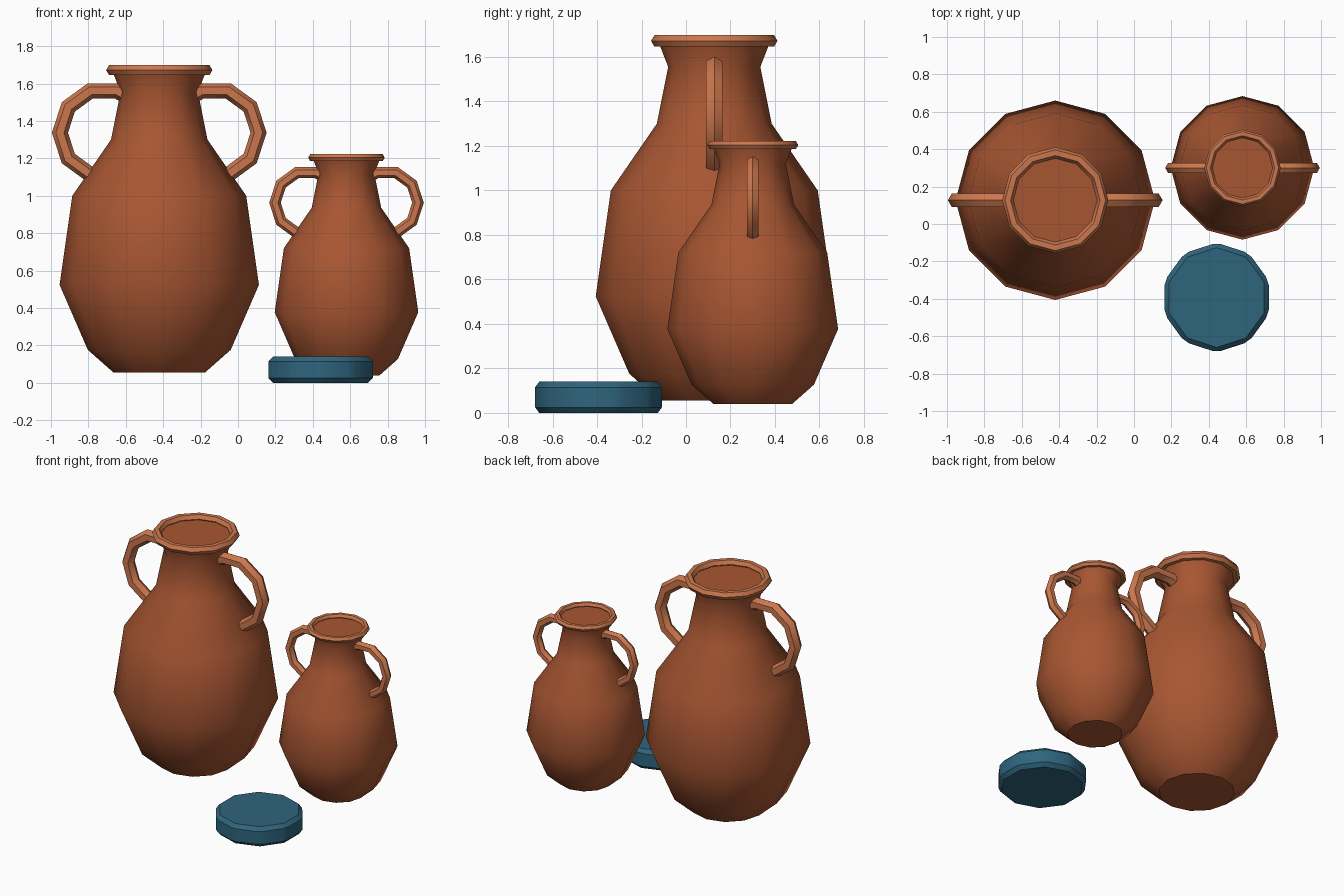
import bpy, bmesh
from math import sin, cos, radians, tau
from mathutils import Vector

if "Cube" in bpy.data.objects:
    bpy.data.objects.remove(bpy.data.objects["Cube"], do_unlink=True)


def material(name, rgb):
    mat = bpy.data.materials.new(name)
    mat.use_nodes = True
    mat.diffuse_color = (*rgb, 1)
    mat.node_tree.nodes["Principled BSDF"].inputs["Base Color"].default_value = (*rgb, 1)
    return mat


terracotta = material("terracotta", (0.39, 0.093, 0.032))
light_clay = material("light_clay", (0.60, 0.185, 0.075))
teal = material("teal_glaze", (0.028, 0.130, 0.205))


def finish(bm, name, mat, angle=40):
    bmesh.ops.recalc_face_normals(bm, faces=bm.faces)
    mesh = bpy.data.meshes.new(name)
    bm.to_mesh(mesh)
    bm.free()
    obj = bpy.data.objects.new(name, mesh)
    bpy.context.collection.objects.link(obj)
    mesh.materials.append(mat)
    bpy.ops.object.select_all(action="DESELECT")
    obj.select_set(True)
    bpy.context.view_layer.objects.active = obj
    bpy.ops.object.shade_smooth_by_angle(angle=radians(angle))
    return obj


def skin(rings, closed=False):
    """Join equal rings of points with quads; cap the ends unless closed."""
    bm = bmesh.new()
    loops = [[bm.verts.new(p) for p in ring] for ring in rings]
    pairs = list(zip(loops, loops[1:]))
    if closed:
        pairs.append((loops[-1], loops[0]))
    else:
        bm.faces.new(loops[0])
        bm.faces.new(loops[-1])
    for a, b in pairs:
        for i in range(len(a)):
            j = (i + 1) % len(a)
            bm.faces.new((a[i], a[j], b[j], b[i]))
    return bm


def circle(n):
    return [(cos(tau * i / n), sin(tau * i / n)) for i in range(n)]


BODY = [(0.246, 0.056), (0.382, 0.176), (0.533, 0.524), (0.465, 1.0),
        (0.258, 1.3), (0.207, 1.555), (0.25, 1.665)]


def jar(prefix, x, y, size):
    place = lambda p: Vector(p) * size + Vector((x, y, 0))

    # Lathed body with a flat fill at the mouth
    rings = [[place((r * c, r * s, z)) for c, s in circle(12)] for r, z in BODY]
    finish(skin(rings), prefix + "_body", terracotta)

    # Six-sided rim ring
    rings = [[place(((0.254 + 0.03 * u) * c, (0.254 + 0.03 * u) * s, 1.672 + 0.03 * v))
              for u, v in circle(6)] for c, s in circle(12)]
    finish(skin(rings, closed=True), prefix + "_rim", light_clay)

    # Arched handles, one on each side
    for label, side in (("left", 1), ("right", -1)):
        rings = []
        for deg in (130, 108, 72, 36, 0, -36, -72):
            a = radians(deg)
            ring = []
            for u, v in circle(6):
                r = 0.235 + 0.043 * u
                ring.append(place((side * (0.296 + r * cos(a)), 0.043 * v, 1.337 + r * sin(a))))
            rings.append(ring)
        finish(skin(rings), f"{prefix}_{label}_handle", light_clay)


jar("large_jar", -0.421, 0.127, 1.0)
jar("small_jar", 0.58, 0.30, 0.72)

# Ten-sided lid with chamfered edges
rings = [[(0.442 + 0.293 * s, -0.393 + 0.293 * c, z) for c, s in circle(10)] for z in (0, 0.14)]
bm = skin(rings)
bmesh.ops.bevel(bm, geom=bm.edges[:], offset=0.025, segments=1, affect="EDGES")
finish(bm, "lid", teal, 30)
